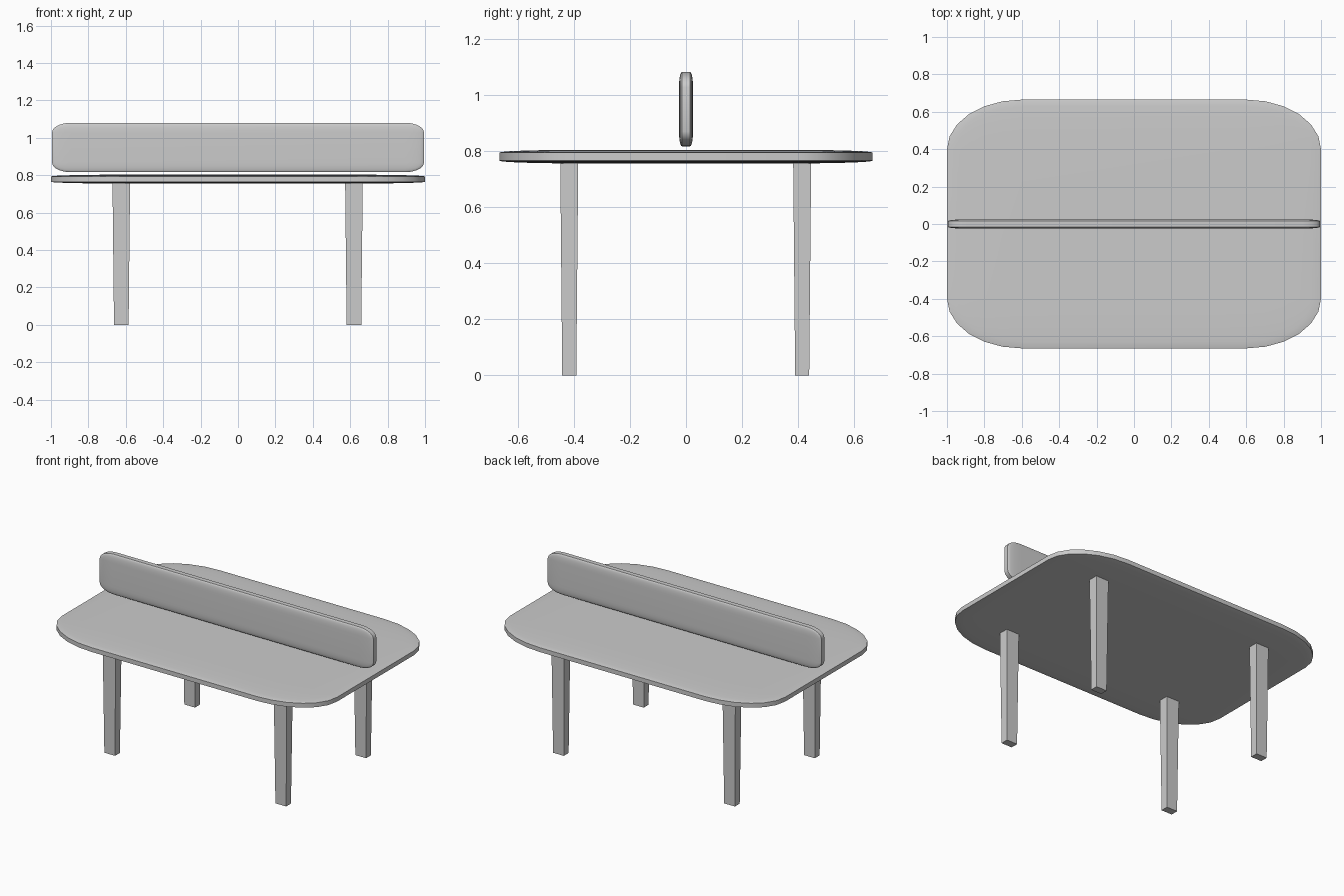
import bpy
import bmesh
from mathutils import Matrix, Vector

if "Cube" in bpy.data.objects:
    bpy.data.objects.remove(bpy.data.objects["Cube"])

# One plain grey for everything
grey = bpy.data.materials.new("light_grey")
grey.use_nodes = True
colour = (0.6, 0.6, 0.6, 1)
grey.diffuse_color = colour
grey.node_tree.nodes["Principled BSDF"].inputs["Base Color"].default_value = colour


def add_object(name, bm, smooth=False):
    mesh = bpy.data.meshes.new(name)
    bm.to_mesh(mesh)
    bm.free()
    mesh.materials.append(grey)
    obj = bpy.data.objects.new(name, mesh)
    bpy.context.collection.objects.link(obj)
    if smooth:
        bpy.ops.object.select_all(action="DESELECT")
        obj.select_set(True)
        bpy.context.view_layer.objects.active = obj
        bpy.ops.object.shade_smooth_by_angle(angle=0.6)
    return obj


def rounded_slab(name, size, radii, centre, segments):
    """Box whose rounding has a different radius along each axis."""
    bm = bmesh.new()
    bmesh.ops.create_cube(bm, size=1)
    bmesh.ops.scale(bm, vec=[s / r for s, r in zip(size, radii)], verts=bm.verts)
    bmesh.ops.bevel(bm, geom=bm.edges[:], offset=1, segments=segments,
                    profile=0.5, affect="EDGES")
    bmesh.ops.scale(bm, vec=radii, verts=bm.verts)
    bmesh.ops.translate(bm, vec=centre, verts=bm.verts)
    bmesh.ops.recalc_face_normals(bm, faces=bm.faces)
    return add_object(name, bm, smooth=True)


# Table top and upright divider
rounded_slab("table_top", (2, 1.33, 0.048), (0.4, 0.266, 0.0096), (0, 0, 0.779), 6)
rounded_slab("divider", (1.99, 0.05, 0.264), (0.1, 0.01, 0.053), (0, 0, 0.948), 5)


# Tapered legs
def leg(name, x, y):
    bm = bmesh.new()
    bmesh.ops.create_cube(bm, size=1)
    for v in bm.verts:
        top = v.co.z > 0
        wide, deep = (0.094, 0.064) if top else (0.078, 0.05)
        v.co = Vector((x + v.co.x * wide, y + v.co.y * deep, 0.758 if top else 0))
    add_object(name, bm)


for side, x in (("left", 0.62), ("right", -0.624)):
    for end, y in (("front", -0.416), ("back", 0.414)):
        leg(f"{end}_{side}_leg", x, y)
